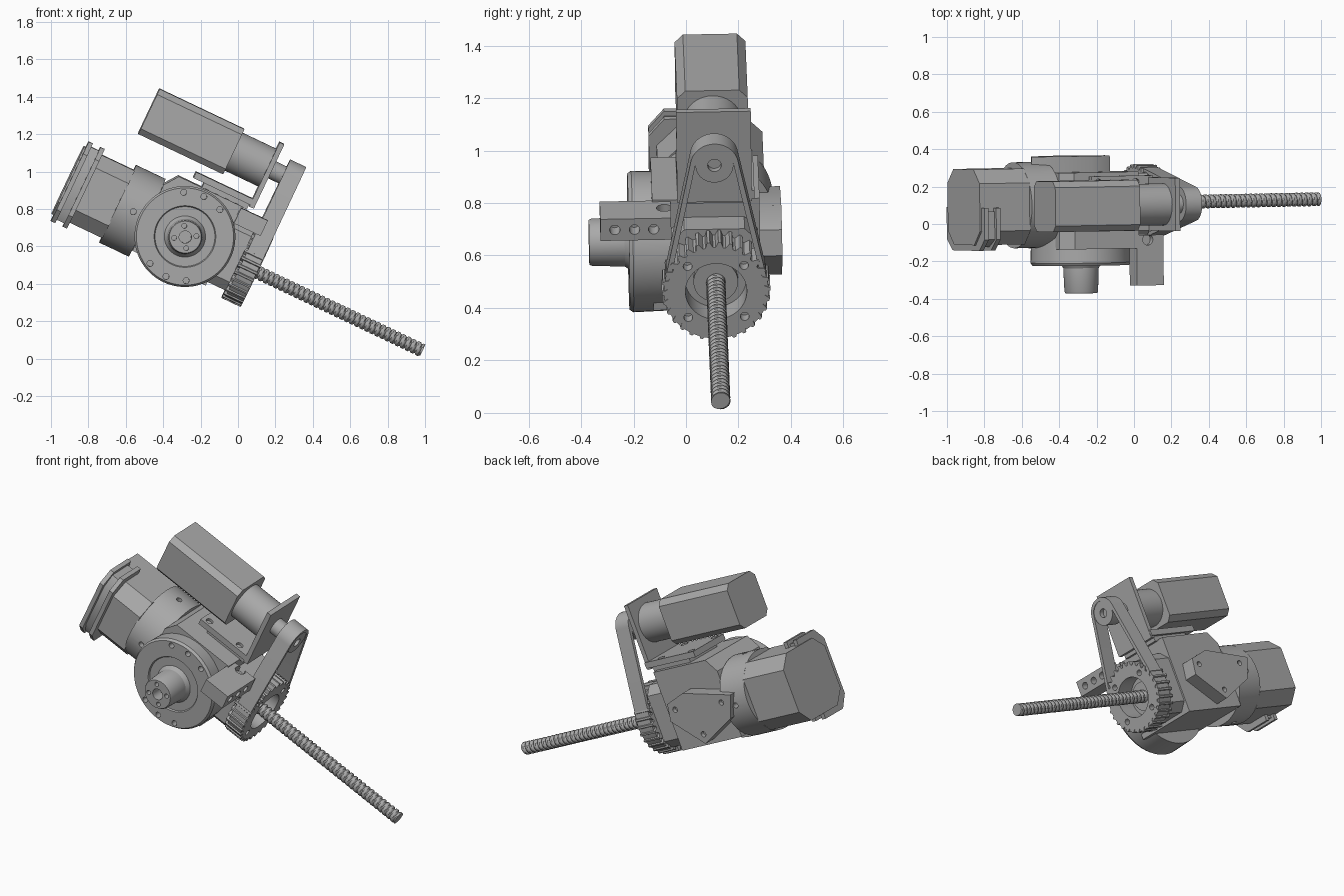
import bpy, bmesh, math
from mathutils import Matrix, Vector

if "Cube" in bpy.data.objects:
    bpy.data.objects.remove(bpy.data.objects["Cube"])

# One cast-metal grey for everything
grey = bpy.data.materials.new("machine_grey")
grey.use_nodes = True
grey.diffuse_color = (0.4, 0.4, 0.4, 1)
grey.node_tree.nodes["Principled BSDF"].inputs["Base Color"].default_value = (0.4, 0.4, 0.4, 1)

# Tilted machine frame: x along the screw, z towards the upper motor
ux = Vector((0.903, 0.018, -0.429)).normalized()
uz = Vector((0.429, -0.012, 0.903))
uz = (uz - ux * uz.dot(ux)).normalized()
uy = uz.cross(ux)
FRAME = Matrix.Translation((-0.286, 0, 0.657)) @ Matrix((ux, uy, uz)).transposed().to_4x4()
AXIS_Y = 0.107      # shared centre plane of motors, belt and screw
TOP_Z = 0.518       # upper motor axis
parts = []


def place(axis, t, p, q):
    return {"x": (t, p, q), "y": (p, t, q), "z": (p, q, t)}[axis]


def skin(bm, loops, closed=False):
    rows = [[bm.verts.new(p) for p in loop] for loop in loops]
    n = len(rows[0])
    pairs = list(zip(rows, rows[1:]))
    if closed:
        pairs.append((rows[-1], rows[0]))
    else:
        bm.faces.new(rows[0])
        bm.faces.new(rows[-1])
    for a, b in pairs:
        for i in range(n):
            j = (i + 1) % n
            bm.faces.new((a[i], a[j], b[j], b[i]))


def circle(c, r, n=48):
    return [(c[0] + r * math.cos(2 * math.pi * i / n),
             c[1] + r * math.sin(2 * math.pi * i / n)) for i in range(n)]


def prism(bm, axis, pts, a, b):
    skin(bm, [[place(axis, t, *p) for p in pts] for t in (a, b)])


def lathe(bm, axis, c, profile, closed=False, n=64):
    skin(bm, [[place(axis, t, *p) for p in circle(c, r, n)] for t, r in profile], closed)


def finish(name, bm):
    bmesh.ops.recalc_face_normals(bm, faces=bm.faces)
    mesh = bpy.data.meshes.new(name)
    bm.to_mesh(mesh)
    bm.free()
    mesh.materials.append(grey)
    ob = bpy.data.objects.new(name, mesh)
    ob.matrix_world = FRAME
    bpy.context.collection.objects.link(ob)
    parts.append(ob)
    return ob


def solid(name, axis, pts, a, b):
    bm = bmesh.new()
    prism(bm, axis, pts, a, b)
    return finish(name, bm)


def turned(name, axis, c, profile, closed=False):
    bm = bmesh.new()
    lathe(bm, axis, c, profile, closed)
    return finish(name, bm)


def rect(p0, p1, q0, q1, ch=0.0):
    if not ch:
        return [(p0, q0), (p1, q0), (p1, q1), (p0, q1)]
    return [(p0 + ch, q0), (p1 - ch, q0), (p1, q0 + ch), (p1, q1 - ch),
            (p1 - ch, q1), (p0 + ch, q1), (p0, q1 - ch), (p0, q0 + ch)]


def drill(ob, holes):
    """holes: (axis, centre, radius, start, end)"""
    bm = bmesh.new()
    for axis, c, r, a, b in holes:
        prism(bm, axis, circle(c, r, 20), a, b)
    cutter = finish("drill_cutter", bm)
    parts.remove(cutter)
    cutter.hide_render = True
    mod = ob.modifiers.new("holes", "BOOLEAN")
    mod.operation, mod.object, mod.solver = "DIFFERENCE", cutter, "EXACT"
    dg = bpy.context.evaluated_depsgraph_get()
    mesh = bpy.data.meshes.new_from_evaluated(ob.evaluated_get(dg)) if hasattr(
        bpy.data.meshes, "new_from_evaluated") else bpy.data.meshes.new_from_object(ob.evaluated_get(dg))
    ob.modifiers.clear()
    ob.data = mesh
    bpy.data.objects.remove(cutter)


def ring(r, angles, c=(0, 0)):
    return [(c[0] + r * math.cos(math.radians(a)), c[1] + r * math.sin(math.radians(a))) for a in angles]


mid = (AXIS_Y, 0)
top = (AXIS_Y, TOP_Z)
low = (AXIS_Y, -0.01)

# Gearbox body, nose and rear cover
solid("gearbox_body", "y", [(-0.22, -0.19), (0.215, -0.19), (0.215, 0.275), (-0.165, 0.275), (-0.22, 0.2)], -0.13, 0.28)
solid("gearbox_nose", "x", rect(-0.06, 0.27, -0.17, 0.2, 0.05), 0.21, 0.325)
cover = solid("rear_cover", "y", [(-0.32, 0.07), (-0.26, -0.06), (-0.03, -0.165), (0.15, 0.0), (0.13, 0.1), (0.0, 0.14)], 0.27, 0.365)
drill(cover, [("y", c, 0.016, 0.34, 0.4) for c in ((-0.24, 0.04), (0.09, 0.06), (-0.04, -0.11))])

# Output disc with hub on the front
disc = turned("output_disc", "y", (0, 0), [(-0.05, 0.265), (-0.205, 0.27), (-0.22, 0.26), (-0.22, 0.165),
              (-0.212, 0.16), (-0.212, 0.11), (-0.235, 0.095), (-0.36, 0.09), (-0.37, 0.085)])
drill(disc, [("y", c, 0.016, -0.3, -0.14) for c in ring(0.236, (63, 90, 117, 243, 270, 297))]
      + [("y", c, 0.013, -0.4, -0.33) for c in ring(0.06, (30, 120, 210, 300))]
      + [("y", (0, 0), 0.033, -0.4, -0.3)])

# Large drive motor with adapter ring and connector strap
adapter = turned("adapter_ring", "x", mid, [(-0.395, 0.23), (-0.22, 0.23)])
drill(adapter, [("y", (-0.305, 0), 0.016, a, b) for a, b in ((-0.2, -0.09), (0.3, 0.4))]
      + [("z", (-0.305, AXIS_Y), 0.016, a, b) for a, b in ((0.2, 0.3), (-0.3, -0.2))])
solid("drive_motor", "x", rect(-0.1, 0.305, -0.2, 0.2, 0.075), -0.69, -0.39)
for name, x0, x1, h in (("strap_rear_rib", -0.68, -0.655, 0.235), ("strap_core", -0.655, -0.61, 0.215),
                        ("strap_front_rib", -0.61, -0.585, 0.235)):
    d = 0.235 - h
    solid(name, "x", [(0.1 - d, -h), (0.1 - d, h), (-0.07, h), (-0.13 + d, h - 0.07),
                      (-0.13 + d, 0.07 - h), (-0.07, -h)], x0, x1)

# Upper motor, gearhead and angle bracket
solid("upper_motor", "x", rect(AXIS_Y - 0.135, AXIS_Y + 0.135, 0.385, 0.652, 0.032), -0.457, 0.045)
turned("gearhead", "x", top, [(0.04, 0.112), (0.25, 0.112)])
solid("motor_plate", "x", rect(-0.035, 0.25, 0.29, 0.67), 0.245, 0.272)
base = solid("bracket_base", "z", rect(-0.09, 0.27, -0.035, 0.26), 0.3, 0.335)
drill(base, [("z", (x, y), 0.02, 0.32, 0.4) for x in (-0.05, 0.17) for y in (0.0, 0.225)])
solid("bracket_riser", "z", rect(-0.028, 0.24, -0.02, 0.24), 0.27, 0.302)
turned("drive_shaft", "x", top, [(0.27, 0.05), (0.34, 0.05)])

# Side mounting arm
arm = solid("mounting_arm", "y", rect(0.204, 0.362, 0.177, 0.268), -0.33, -0.06)
drill(arm, [("x", (y, 0.222), 0.02, 0.3, 0.4) for y in (-0.275, -0.2, -0.127)]
      + [("z", (0.27, -0.085), 0.03, 0.235, 0.3)])

# Belt pulleys
small = turned("small_pulley", "x", top, [(0.34, 0.072), (0.428, 0.072)])
drill(small, [("x", top, 0.026, 0.4, 0.5)])
TEETH = 30
rim, bore = [], []
for i in range(TEETH * 4):
    a = 2 * math.pi * i / (TEETH * 4)
    for r, pts in ((0.207 if i % 4 < 2 else 0.186, rim), (0.117, bore)):
        pts.append((low[0] + r * math.cos(a), low[1] + r * math.sin(a)))
bm = bmesh.new()
skin(bm, [[(x, *p) for p in loop] for x, loop in ((0.322, rim), (0.322, bore), (0.436, bore), (0.436, rim))], True)
pulley = finish("toothed_pulley", bm)
drill(pulley, [("x", c, 0.017, 0.39, 0.5) for c in ring(0.152, (45, 135, 225, 315), low)])
turned("ball_nut", "x", low, [(0.3, 0.085), (0.35, 0.085), (0.35, 0.03), (0.3, 0.03)], True)

# Belt wrapped round both pulleys
tilt = math.asin((0.2 - 0.092) / (TOP_Z - low[1]))


def belt_loop(x, inset):
    pts = []
    for c, r, a0, a1 in ((top, 0.092, tilt, math.pi - tilt), (low, 0.2, math.pi - tilt, 2 * math.pi + tilt)):
        for i in range(33):
            a = a0 + (a1 - a0) * i / 32
            pts.append((x, c[0] + (r - inset) * math.cos(a), c[1] + (r - inset) * math.sin(a)))
    return pts


bm = bmesh.new()
skin(bm, [belt_loop(0.337, 0), belt_loop(0.337, 0.02), belt_loop(0.432, 0.02), belt_loop(0.432, 0)], True)
finish("drive_belt", bm)

# Threaded screw: radius follows a helical wave
START, END, PITCH, STEPS, SIDES = 0.25, 1.415, 0.03, 6, 24
rows = int((END - START) / PITCH * STEPS)
loops = []
for k in range(rows + 1):
    x = START + (END - START) * k / rows
    loop = []
    for i in range(SIDES):
        phase = (k / STEPS - i / SIDES) % 1
        r = 0.029 + 0.008 * min(1, max(0, 2.6 - 6 * abs(phase - 0.5)))
        a = 2 * math.pi * i / SIDES
        loop.append((x, low[0] + r * math.cos(a), low[1] + r * math.sin(a)))
    loops.append(loop)
bm = bmesh.new()
skin(bm, loops)
finish("lead_screw", bm)

# Smooth round surfaces, keep machined edges sharp
bpy.ops.object.select_all(action="DESELECT")
for ob in parts:
    ob.select_set(True)
bpy.context.view_layer.objects.active = parts[0]
bpy.ops.object.shade_smooth_by_angle(angle=math.radians(30))
